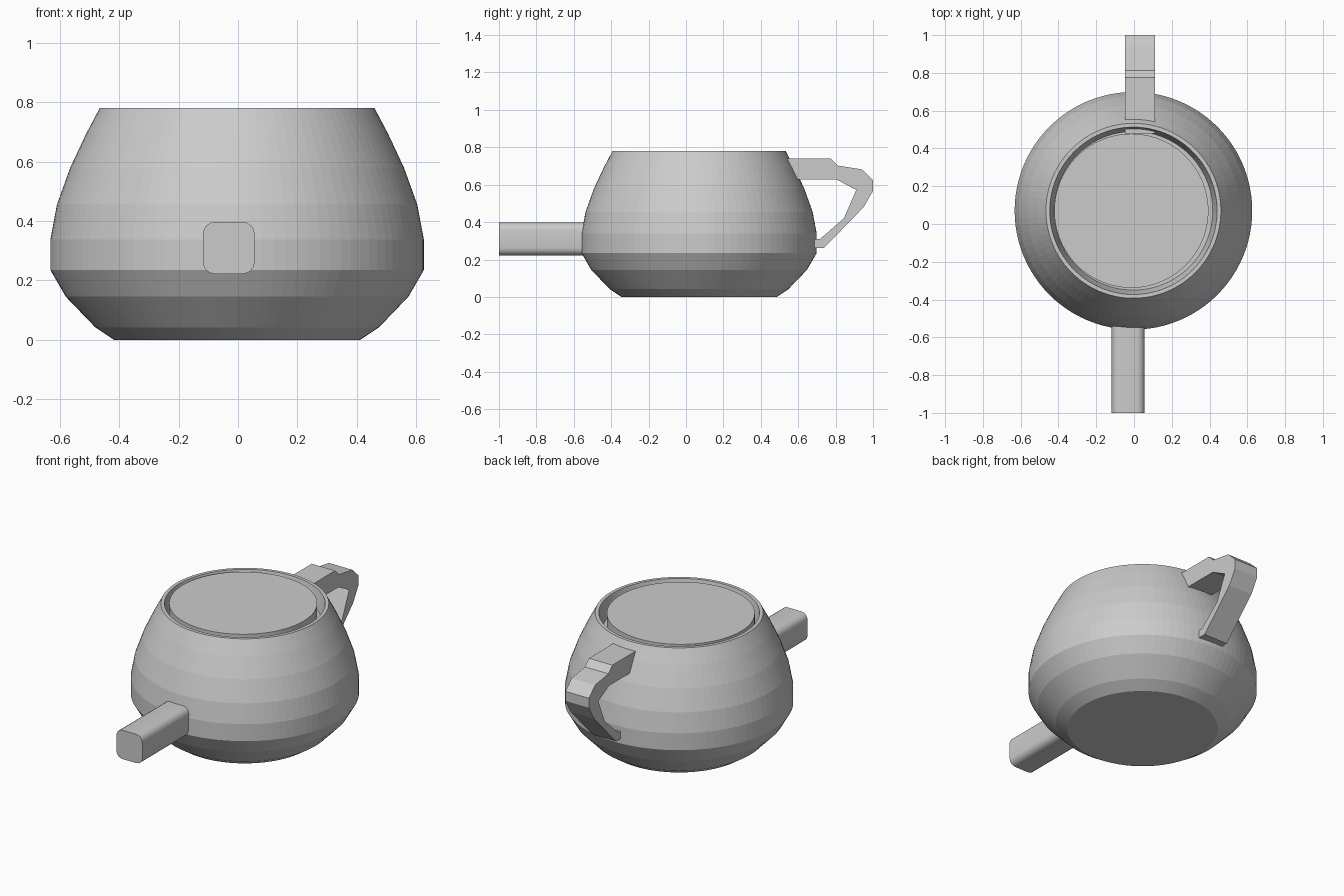
import bpy, bmesh
from math import sin, cos, pi

cube = bpy.data.objects.get("Cube")
if cube:
    bpy.data.objects.remove(cube, do_unlink=True)

GREY = (0.6, 0.6, 0.6, 1)
clay = bpy.data.materials.new("grey_clay")
clay.use_nodes = True
clay.diffuse_color = GREY
clay.node_tree.nodes["Principled BSDF"].inputs["Base Color"].default_value = GREY


def finish(name, bm, location=(0, 0, 0)):
    bmesh.ops.recalc_face_normals(bm, faces=bm.faces)
    mesh = bpy.data.meshes.new(name)
    bm.to_mesh(mesh)
    bm.free()
    mesh.materials.append(clay)
    obj = bpy.data.objects.new(name, mesh)
    obj.location = location
    bpy.context.collection.objects.link(obj)
    return obj


def lathe(name, profile, location, sides=96):
    """Spin (radius, height) points about z and cap both ends."""
    bm = bmesh.new()
    rings = [[bm.verts.new((r * cos(2 * pi * i / sides), r * sin(2 * pi * i / sides), z))
              for i in range(sides)] for r, z in profile]
    for a, b in zip(rings, rings[1:]):
        for i in range(sides):
            j = (i + 1) % sides
            bm.faces.new((a[i], a[j], b[j], b[i]))
    bm.faces.new(rings[0])
    bm.faces.new(rings[-1])
    return finish(name, bm, location)


def extrude(name, outline, direction):
    """Extrude a closed outline of 3D points into a solid."""
    bm = bmesh.new()
    face = bm.faces.new([bm.verts.new(p) for p in outline])
    new = bmesh.ops.extrude_face_region(bm, geom=[face])["geom"]
    verts = [v for v in new if isinstance(v, bmesh.types.BMVert)]
    bmesh.ops.translate(bm, verts=verts, vec=direction)
    return finish(name, bm)


# Pot: banded outer wall, thin rim and a recess for the lid
lathe("pot_body", [(0.415, 0), (0.478, 0.042), (0.577, 0.145), (0.629, 0.235),
                   (0.629, 0.338), (0.607, 0.455), (0.562, 0.58), (0.508, 0.695),
                   (0.463, 0.78), (0.443, 0.78), (0.42, 0.68)], (-0.003, 0.07, 0))

# Lid sits level with the rim, slightly off centre
lathe("lid", [(0.408, 0.66), (0.408, 0.779)], (-0.014, 0.07, 0))

# Handle: side profile in y and z, extruded across x
handle = [(0.478, 0.74), (0.775, 0.74), (0.813, 0.702), (0.94, 0.682), (1, 0.625),
          (1, 0.567), (0.95, 0.48), (0.738, 0.262), (0.67, 0.262), (0.67, 0.307),
          (0.717, 0.31), (0.845, 0.422), (0.91, 0.572), (0.807, 0.627), (0.478, 0.627)]
extrude("handle", [(-0.047, y, z) for y, z in handle], (0.158, 0, 0))

# Spout: straight square bar with rounded long edges
x0, x1, z0, z1, r = -0.118, 0.056, 0.222, 0.397, 0.04
corners = [(x1 - r, z1 - r), (x0 + r, z1 - r), (x0 + r, z0 + r), (x1 - r, z0 + r)]
outline = [(cx + r * cos((k + s / 4) * pi / 2), -1, cz + r * sin((k + s / 4) * pi / 2))
           for k, (cx, cz) in enumerate(corners) for s in range(5)]
spout = extrude("spout", outline, (0, 0.55, 0))

# Soften only the rounded edges of the spout
bpy.context.view_layer.objects.active = spout
spout.select_set(True)
bpy.ops.object.shade_smooth_by_angle(angle=0.6)
